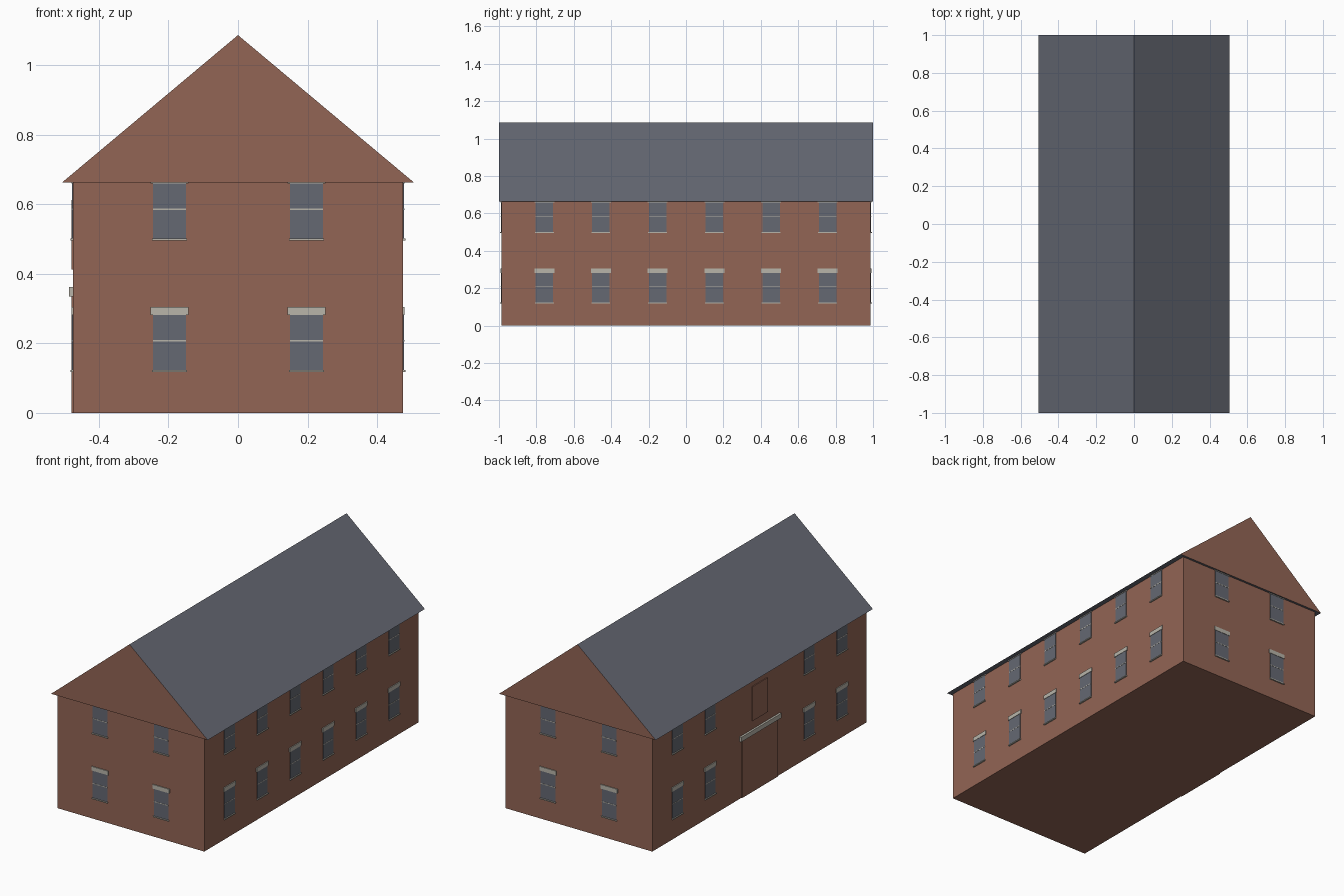
import bpy, bmesh
from mathutils import Matrix, Vector
from math import pi

cube = bpy.data.objects.get("Cube")
if cube:
    bpy.data.objects.remove(cube, do_unlink=True)


def material(name, rgb):
    m = bpy.data.materials.new(name)
    m.use_nodes = True
    m.diffuse_color = (*rgb, 1)
    bsdf = next(n for n in m.node_tree.nodes if n.type == 'BSDF_PRINCIPLED')
    bsdf.inputs["Base Color"].default_value = (*rgb, 1)
    return m


BRICK = material("red brown brick", (0.29, 0.13, 0.09))
SLATE = material("grey slate", (0.13, 0.138, 0.17))
GLASS = material("window glass", (0.13, 0.14, 0.17))
STONE = material("pale stone", (0.48, 0.46, 0.40))

HALF_X, HALF_Y, EAVE = 0.474, 0.987, 0.663
ROOF_X, ROOF_Y, RIDGE = 0.505, 1.0, 1.086


def finish(name, bm, *mats):
    mesh = bpy.data.meshes.new(name)
    bmesh.ops.recalc_face_normals(bm, faces=bm.faces)
    bm.to_mesh(mesh)
    bm.free()
    for m in mats:
        mesh.materials.append(m)
    obj = bpy.data.objects.new(name, mesh)
    bpy.context.collection.objects.link(obj)
    return obj


def add_box(bm, low, high, matrix=Matrix()):
    low, high = Vector(low), Vector(high)
    place = Matrix.Translation((low + high) / 2) @ Matrix.Diagonal((*(high - low), 1))
    return bmesh.ops.create_cube(bm, size=1, matrix=matrix @ place)["verts"]


# Brick body
bm = bmesh.new()
add_box(bm, (-HALF_X, -HALF_Y, 0), (HALF_X, HALF_Y, EAVE))
finish("brick_walls", bm, BRICK)

# Roof prism: slate slopes and soffit, brick gables
bm = bmesh.new()
profile = [(-ROOF_X, EAVE), (ROOF_X, EAVE), (0, RIDGE)]
gable = bm.faces.new([bm.verts.new((x, -ROOF_Y, z)) for x, z in profile])
ext = bmesh.ops.extrude_face_region(bm, geom=[gable], use_keep_orig=True)
bmesh.ops.translate(bm, vec=(0, 2 * ROOF_Y, 0),
                    verts=[v for v in ext["geom"] if isinstance(v, bmesh.types.BMVert)])
bm.normal_update()
for f in bm.faces:
    f.material_index = 1 if abs(f.normal.y) > 0.9 else 0
finish("gabled_roof", bm, SLATE, BRICK)


# Window, drawn facing -y: pane, middle bar, sill and lintel
def add_window(bm, matrix, z):
    parts = [  # half width, bottom, top, depth, material
        (0.047, 0.12, 0.281, 0.003, 0),
        (0.047, 0.205, 0.209, 0.004, 1),
        (0.050, 0.117, 0.123, 0.008, 1),
        (0.054, 0.281, 0.305, 0.005, 1),
    ]
    for half, bottom, top, depth, index in parts:
        verts = add_box(bm, (-half, -depth, z + bottom), (half, 0.01, z + top), matrix)
        for f in {f for v in verts for f in v.link_faces}:
            f.material_index = index


UPPER = 0.378
long_side = [s * p for p in (0.152, 0.455, 0.757) for s in (-1, 1)]
door_side = [p for p in long_side if abs(p) > 0.3]
gable_side = [-0.197, 0.197]
walls = [("front", 0, HALF_Y, gable_side), ("left", pi / 2, HALF_X, long_side),
         ("back", pi, HALF_Y, gable_side), ("right", -pi / 2, HALF_X, door_side)]
for side, angle, distance, places in walls:
    bm = bmesh.new()
    turn = Matrix.Rotation(angle, 4, 'Z')
    for p in places:
        for z in (0, UPPER):
            add_window(bm, turn @ Matrix.Translation((p, -distance, 0)), z)
    finish(side + "_windows", bm, GLASS, STONE)

# Wide door, its lintel and the loading hatch on the right side
for name, half, bottom, top, depth, mat in [
        ("wide_door", 0.165, 0, 0.335, 0.005, BRICK),
        ("door_lintel", 0.185, 0.335, 0.362, 0.012, STONE),
        ("loading_hatch", 0.07, 0.412, 0.612, 0.005, BRICK)]:
    bm = bmesh.new()
    add_box(bm, (-HALF_X - depth, -half, bottom), (-HALF_X + 0.01, half, top))
    finish(name, bm, mat)
